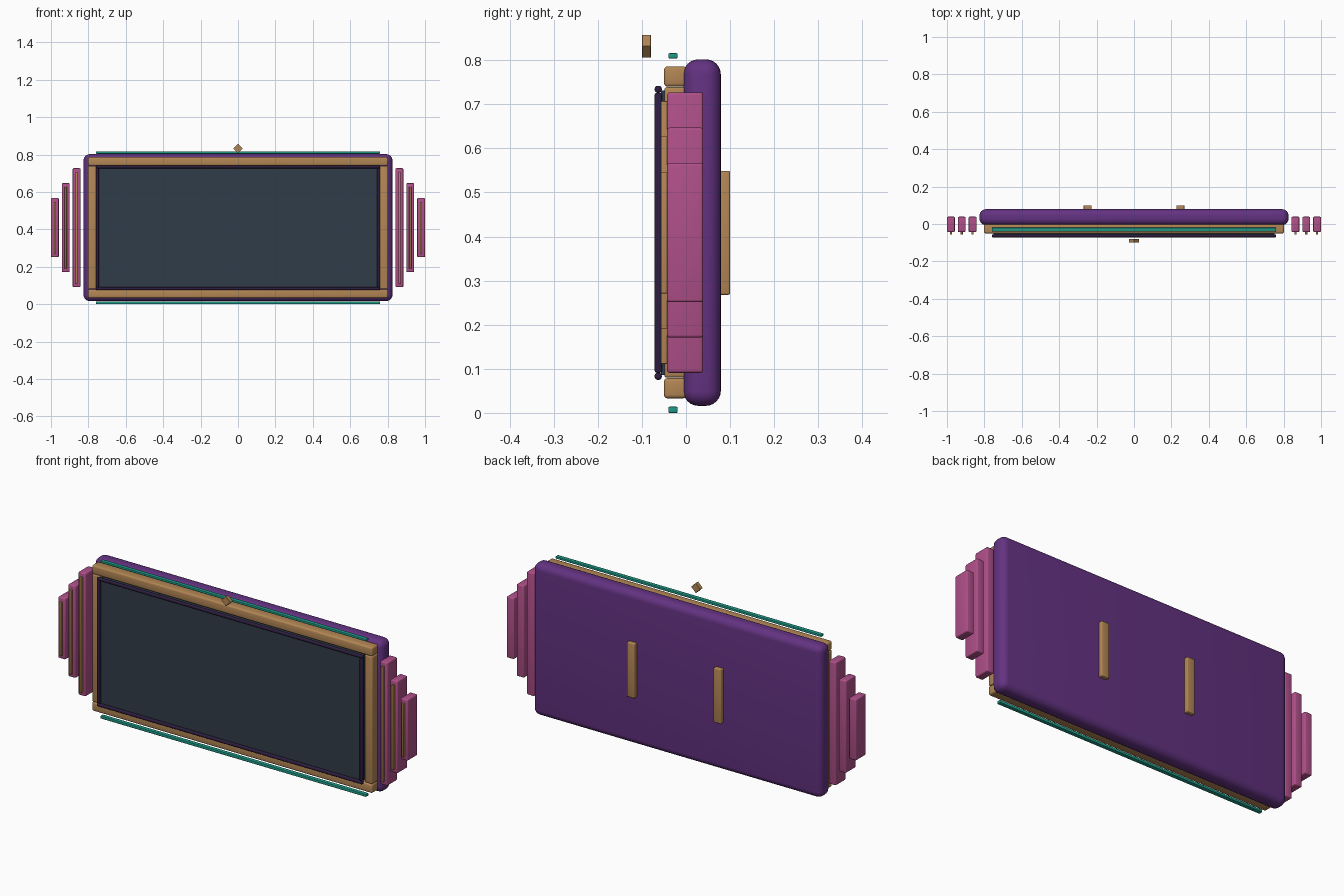
import bpy, math

if "Cube" in bpy.data.objects:
    bpy.data.objects.remove(bpy.data.objects["Cube"])


def material(name, rgb):
    m = bpy.data.materials.new(name)
    m.diffuse_color = (*rgb, 1)
    m.use_nodes = True
    m.node_tree.nodes["Principled BSDF"].inputs["Base Color"].default_value = m.diffuse_color
    return m


PURPLE = material("purple", (0.125, 0.032, 0.22))
GOLD = material("gold", (0.45, 0.24, 0.09))
PINK = material("pink", (0.43, 0.08, 0.25))
TEAL = material("teal", (0.013, 0.32, 0.24))
DARK = material("dark", (0.026, 0.013, 0.05))
GLASS = material("glass", (0.03, 0.045, 0.065))


def box(name, x, y, z, mat, bevel=0.005, segments=3):
    """Bevelled box from (min, max) ranges on each axis."""
    bpy.ops.mesh.primitive_cube_add(
        size=1, location=[(r[0] + r[1]) / 2 for r in (x, y, z)])
    o = bpy.context.object
    o.name = name
    o.scale = [r[1] - r[0] for r in (x, y, z)]
    bpy.ops.object.transform_apply(location=False, rotation=False, scale=True)
    if bevel:
        b = o.modifiers.new("bevel", 'BEVEL')
        b.width, b.segments = bevel, segments
        bpy.ops.object.modifier_apply(modifier="bevel")
    bpy.ops.object.shade_smooth_by_angle(angle=math.radians(35))
    o.data.materials.append(mat)
    return o


def pair(name, x, y, z, mat, bevel=0.005):
    """Left and right copies of a box."""
    box("right_" + name, x, y, z, mat, bevel)
    box("left_" + name, (-x[1], -x[0]), y, z, mat, bevel)


# Main housing and screen
box("housing", (-0.826, 0.826), (-0.006, 0.079), (0.016, 0.802), PURPLE, 0.034, 6)
box("screen", (-0.75, 0.75), (-0.057, -0.004), (0.086, 0.731), GLASS, 0)

# Gold frame
for name, z in (("top", (0.74, 0.786)), ("bottom", (0.033, 0.079))):
    box(name + "_frame_bar", (-0.802, 0.802), (-0.05, 0.002), z, GOLD, 0.008)
pair("frame_bar", (0.758, 0.802), (-0.049, 0.002), (0.08, 0.739), GOLD, 0.006)

# Dark bezel around the screen
for name, z in (("top", (0.726, 0.742)), ("bottom", (0.075, 0.091))):
    box(name + "_bezel", (-0.76, 0.76), (-0.071, -0.055), z, DARK, 0.006)
pair("bezel", (0.744, 0.76), (-0.071, -0.055), (0.091, 0.726), DARK, 0.004)

# Stepped side fins with gold inlays
for i, half in enumerate((0.318, 0.238, 0.158)):
    c = 0.863 + i * 0.058
    pair(f"fin_{i}", (c - 0.021, c + 0.021), (-0.043, 0.039),
         (0.409 - half, 0.409 + half), PINK, 0.006)
    pair(f"fin_inlay_{i}", (c - 0.006, c + 0.006), (-0.057, -0.041),
         (0.429 - half - 0.0, 0.389 + half), GOLD, 0.002)

# Teal light strips above and below
for name, z in (("top", (0.804, 0.816)), ("bottom", (0.0, 0.014))):
    box(name + "_light_strip", (-0.76, 0.76), (-0.04, -0.019), z, TEAL, 0.003)

# Diamond ornament
diamond = box("diamond", (-0.0185, 0.0185), (-0.1, -0.079), (0.8135, 0.8505), GOLD, 0.001, 1)
diamond.rotation_euler.y = math.radians(45)

# Rear mounting rails
pair("mount_rail", (0.226, 0.27), (0.07, 0.1), (0.268, 0.549), GOLD, 0.004)
